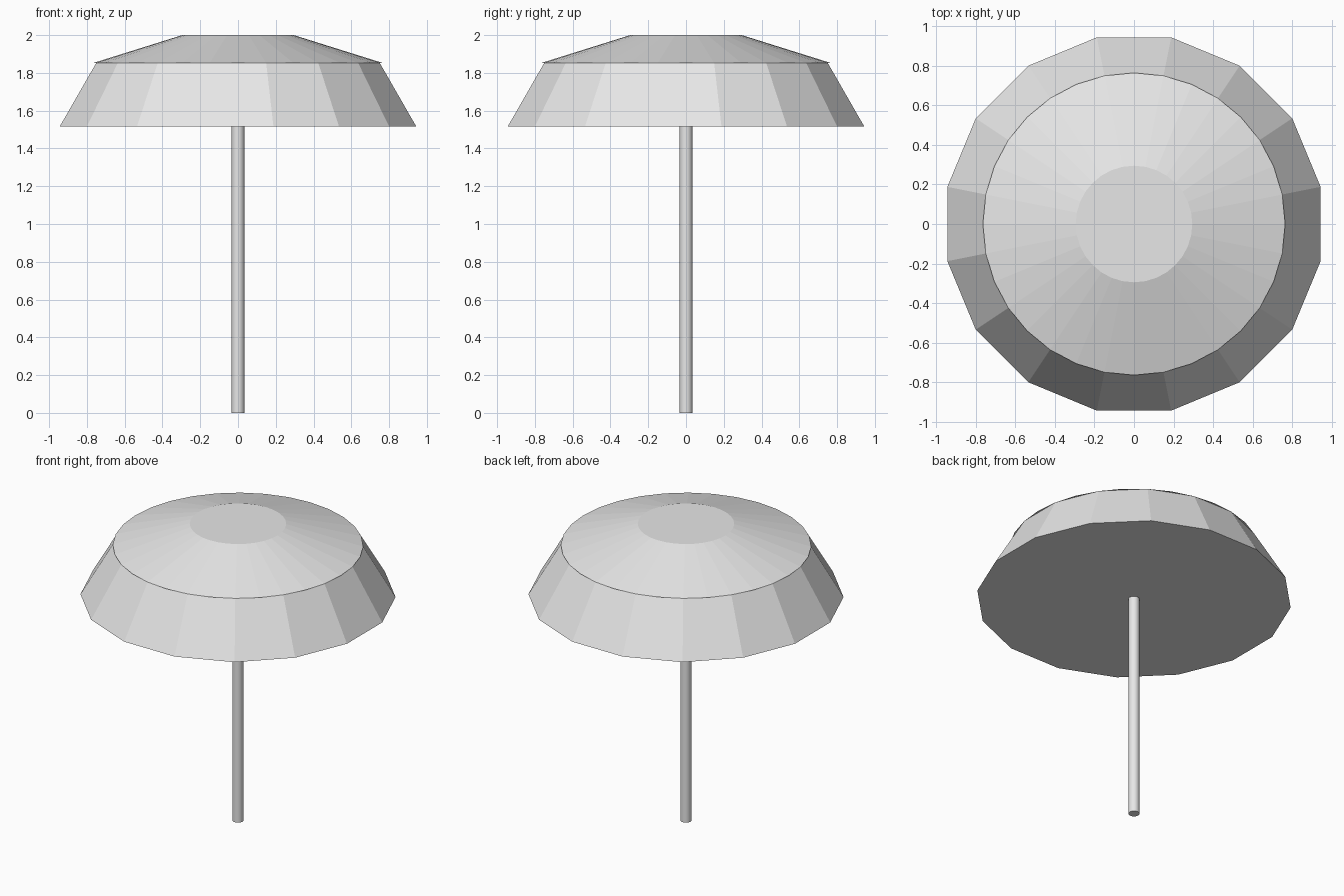
import bpy
import math

cube = bpy.data.objects.get("Cube")
if cube:
    bpy.data.objects.remove(cube, do_unlink=True)

GREY = (0.8, 0.8, 0.8, 1.0)
grey = bpy.data.materials.new("light_grey")
grey.use_nodes = True
grey.diffuse_color = GREY
grey.node_tree.nodes["Principled BSDF"].inputs["Base Color"].default_value = GREY


def frustum(name, sides, r_bottom, r_top, z_bottom, z_top, turn=0.0):
    """Capped straight-sided part standing between two heights."""
    bpy.ops.mesh.primitive_cone_add(
        vertices=sides, radius1=r_bottom, radius2=r_top,
        depth=z_top - z_bottom, location=(0, 0, (z_bottom + z_top) / 2),
        rotation=(0, 0, turn))
    obj = bpy.context.object
    obj.name = obj.data.name = name
    bpy.ops.object.transform_apply(location=True, rotation=True, scale=True)
    obj.data.materials.append(grey)
    return obj


BRIM_Z, ROOF_Z = 1.515, 1.853

# Slender round pole
frustum("pole", 16, 0.034, 0.034, 0.0, BRIM_Z)
bpy.ops.object.shade_smooth_by_angle(angle=math.radians(40))

# Faceted skirt, with flat sides square to the axes
frustum("canopy_skirt", 16, 0.963, 0.765, BRIM_Z, ROOF_Z, math.pi / 16)

# Shallow roof with a flat round top
frustum("canopy_roof", 32, 0.765, 0.295, ROOF_Z, 2.0)
